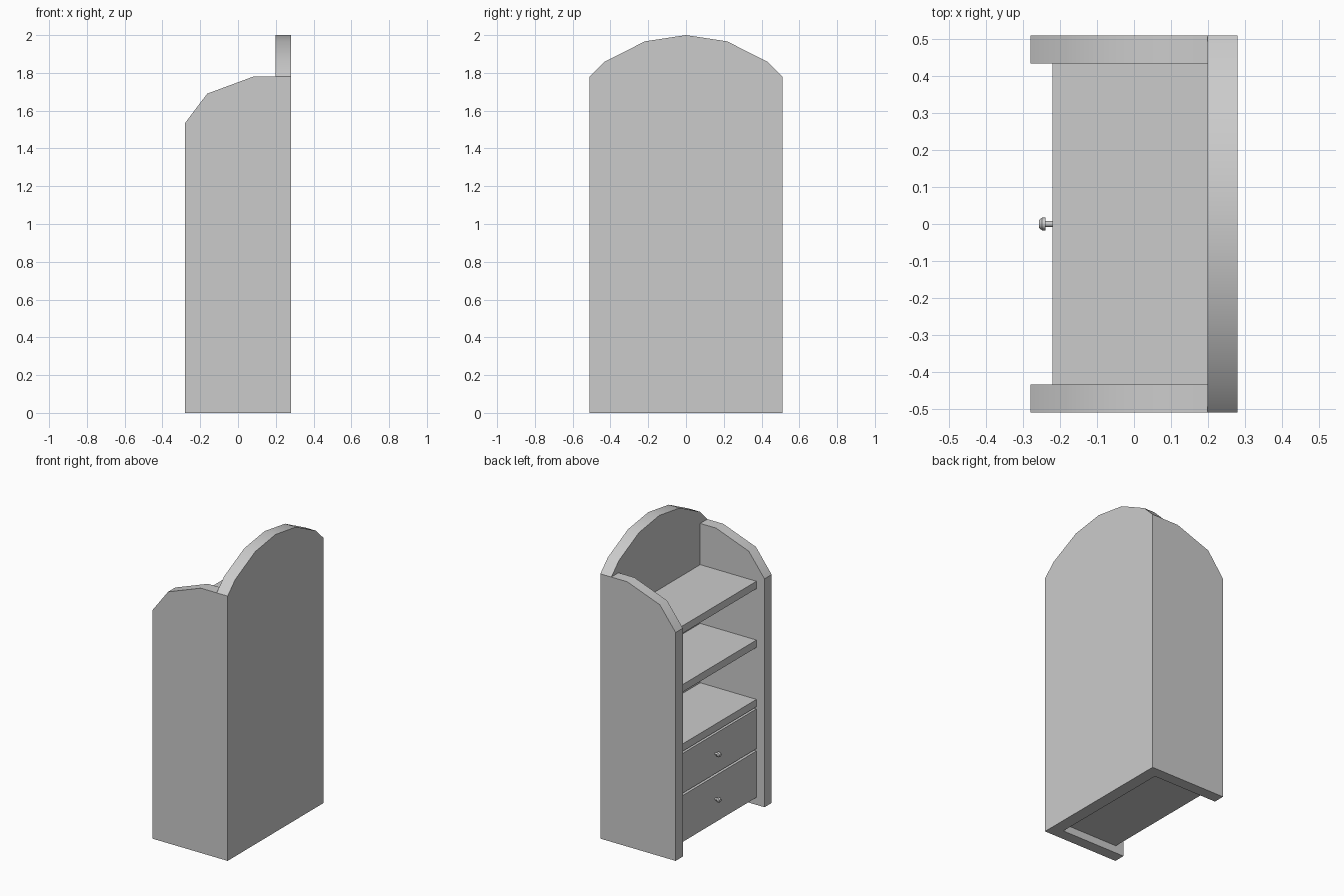
import bpy
import bmesh
from math import cos, sin, tau, radians
from mathutils import Vector

default = bpy.data.objects.get("Cube")
if default:
    bpy.data.objects.remove(default)

grey = bpy.data.materials.new("plain grey")
grey.use_nodes = True
grey.diffuse_color = (0.6, 0.6, 0.6, 1)
grey.node_tree.nodes["Principled BSDF"].inputs["Base Color"].default_value = grey.diffuse_color


def finish(name, bm, smooth=None):
    bmesh.ops.recalc_face_normals(bm, faces=bm.faces)
    mesh = bpy.data.meshes.new(name)
    bm.to_mesh(mesh)
    bm.free()
    mesh.materials.append(grey)
    obj = bpy.data.objects.new(name, mesh)
    bpy.context.collection.objects.link(obj)
    if smooth:
        bpy.ops.object.select_all(action="DESELECT")
        obj.select_set(True)
        bpy.context.view_layer.objects.active = obj
        bpy.ops.object.shade_smooth_by_angle(angle=radians(smooth))
    return obj


def panel(name, outline, offset):
    """Flat outline pushed along an offset vector."""
    bm = bmesh.new()
    face = bm.faces.new([bm.verts.new(p) for p in outline])
    new = bmesh.ops.extrude_face_region(bm, geom=[face], use_keep_orig=True)["geom"]
    verts = [g for g in new if isinstance(g, bmesh.types.BMVert)]
    bmesh.ops.translate(bm, verts=verts, vec=Vector(offset))
    return finish(name, bm, 35)


def box(name, low, high):
    bm = bmesh.new()
    bmesh.ops.create_cube(bm, size=1)
    low, high = Vector(low), Vector(high)
    for v in bm.verts:
        v.co = (low + high) / 2 + v.co * (high - low)
    return finish(name, bm)


def knob(name, z, sides=12):
    """Turned profile around the x axis: stem, head and chamfer."""
    profile = [(FRONT, 0.008), (-0.239, 0.008), (-0.239, 0.017),
               (-0.249, 0.017), (-0.257, 0.01)]
    bm = bmesh.new()
    rings = [[bm.verts.new((x, r * cos(tau * i / sides), z + r * sin(tau * i / sides)))
              for i in range(sides)] for x, r in profile]
    for a, b in zip(rings, rings[1:]):
        for i in range(sides):
            j = (i + 1) % sides
            bm.faces.new((a[i], a[j], b[j], b[i]))
    bm.faces.new(rings[-1])
    bm.faces.new(rings[0])
    return finish(name, bm, 40)


OUT, INNER = 0.51, 0.434      # outer and inner half widths
FRONT, BACK = -0.22, 0.198    # depth range of shelves and drawers

# Arched back panel
half = [(OUT, 0), (OUT, 1.78), (0.43, 1.86), (0.217, 1.967)]
arch = half + [(0, 2)] + [(-y, z) for y, z in reversed(half)]
panel("back_panel", [(BACK, y, z) for y, z in arch], (0.28 - BACK, 0, 0))

# Side panels with sloping tops
side = [(BACK, 0), (-0.28, 0), (-0.28, 1.535), (-0.163, 1.69), (0.08, 1.78), (BACK, 1.78)]
for name, sign in (("rear_side_panel", 1), ("near_side_panel", -1)):
    panel(name, [(x, sign * INNER, z) for x, z in side], (0, sign * (OUT - INNER), 0))

# Shelves
for i, top in enumerate((0.709, 1.108, 1.503)):
    box(f"shelf_{i + 1}", (FRONT, -INNER, top - 0.05), (BACK, INNER, top))

# Drawers with knobs
for name, low, high in (("lower", 0.05, 0.362), ("upper", 0.377, 0.645)):
    box(f"{name}_drawer", (FRONT, -INNER, low), (BACK, INNER, high))
    knob(f"{name}_knob", (low + high) / 2)
